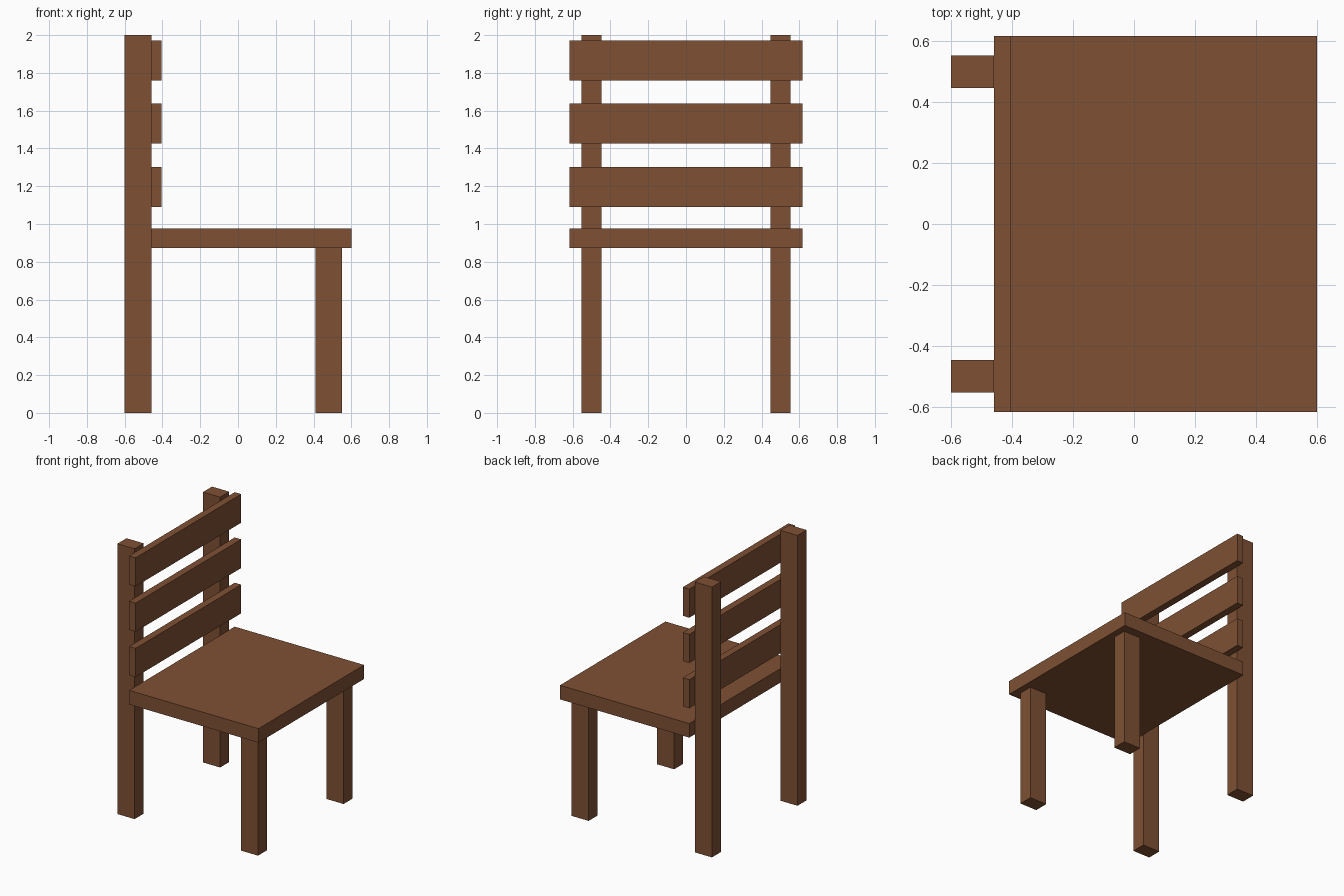
import bpy
import bmesh
from mathutils import Vector

if "Cube" in bpy.data.objects:
    bpy.data.objects.remove(bpy.data.objects["Cube"])

wood = bpy.data.materials.new("brown wood")
wood.diffuse_color = (0.212, 0.081, 0.034, 1.0)
wood.use_nodes = True
wood.node_tree.nodes["Principled BSDF"].inputs["Base Color"].default_value = wood.diffuse_color


def box(name, x, y, z):
    """Box spanning the (low, high) ranges on each axis."""
    size = Vector([b - a for a, b in (x, y, z)])
    mid = Vector([(a + b) / 2 for a, b in (x, y, z)])
    bm = bmesh.new()
    bmesh.ops.create_cube(bm, size=1)
    for v in bm.verts:
        v.co = v.co * size
    mesh = bpy.data.meshes.new(name)
    bm.to_mesh(mesh)
    bm.free()
    mesh.materials.append(wood)
    ob = bpy.data.objects.new(name, mesh)
    ob.location = mid
    bpy.context.collection.objects.link(ob)
    return ob


HALF_W = 0.617      # half width of seat and slats
POST_FACE = -0.459  # front face of the back posts
SEAT_Z = (0.873, 0.977)

# Seat board
box("seat", (POST_FACE, 0.6), (-HALF_W, HALF_W), SEAT_Z)

# Tall back posts and short front legs on both sides
for side, y in (("right", (-0.553, -0.447)), ("left", (0.447, 0.553))):
    box("back_post_" + side, (-0.6, POST_FACE), y, (0, 2))
    box("front_leg_" + side, (0.41, 0.551), y, (0, SEAT_Z[0]))

# Three backrest slats
for i in range(3):
    z = 1.09 + i * 0.335
    box(f"back_slat_{i + 1}", (POST_FACE, -0.406), (-HALF_W, HALF_W), (z, z + 0.212))
